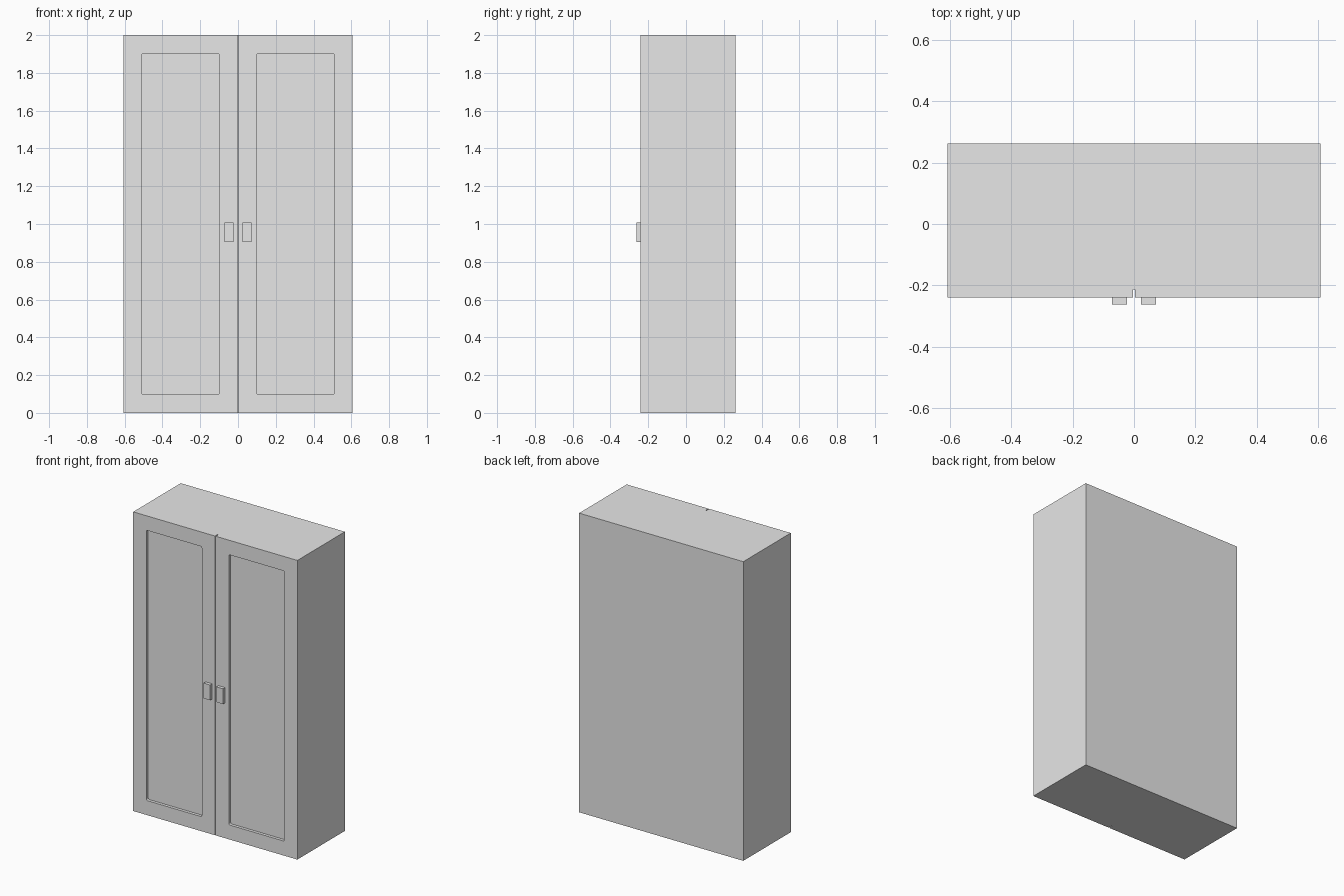
import bpy, bmesh
from mathutils import Vector

cube = bpy.data.objects.get("Cube")
if cube:
    bpy.data.objects.remove(cube, do_unlink=True)

# Single plain grey finish
grey = bpy.data.materials.new("light_grey")
grey.use_nodes = True
grey.diffuse_color = (0.8, 0.8, 0.8, 1)
grey.node_tree.nodes["Principled BSDF"].inputs["Base Color"].default_value = (0.8, 0.8, 0.8, 1)

WIDTH, HEIGHT = 0.607, 2.0          # half width, full height
FRONT, JOINT, BACK = -0.24, -0.213, 0.262
GAP = 0.003


def box_mesh(x, y, z):
    """Box between the (min, max) pairs given for each axis."""
    bm = bmesh.new()
    bmesh.ops.create_cube(bm, size=1)
    lo, hi = Vector((x[0], y[0], z[0])), Vector((x[1], y[1], z[1]))
    for v in bm.verts:
        v.co = (lo + hi) / 2 + v.co * (hi - lo)
    bm.normal_update()
    return bm


def finish(bm, name):
    bmesh.ops.recalc_face_normals(bm, faces=bm.faces)
    mesh = bpy.data.meshes.new(name)
    bm.to_mesh(mesh)
    bm.free()
    mesh.materials.append(grey)
    obj = bpy.data.objects.new(name, mesh)
    bpy.context.collection.objects.link(obj)
    return obj


def sink_panel(bm, margin, depth, radius):
    """Recess the front face, leaving a frame with softly rounded inner corners."""
    panel = min(bm.faces, key=lambda f: f.calc_center_median().y)
    bmesh.ops.inset_region(bm, faces=[panel], thickness=margin, use_even_offset=True)
    bmesh.ops.inset_region(bm, faces=[panel], thickness=0, depth=0)
    for v in panel.verts:
        v.co.y += depth
    corners = [e for v in panel.verts for e in v.link_edges
               if e.other_vert(v) not in panel.verts[:]]
    bmesh.ops.bevel(bm, geom=corners, offset=radius, segments=3,
                    profile=0.5, affect='EDGES')


# Carcass behind the doors
finish(box_mesh((-WIDTH, WIDTH), (JOINT, BACK), (0, HEIGHT)), "cabinet_body")

# Mirrored doors with recessed panels and block handles
for side, label in ((1, "left"), (-1, "right")):
    span = sorted((side * GAP, side * WIDTH))
    door = box_mesh(span, (FRONT, JOINT), (0, HEIGHT))
    sink_panel(door, 0.097, 0.02, 0.008)
    finish(door, label + "_door")

    grip = sorted((side * 0.023, side * 0.072))
    finish(box_mesh(grip, (-BACK, FRONT), (0.905, 1.007)), label + "_handle")
